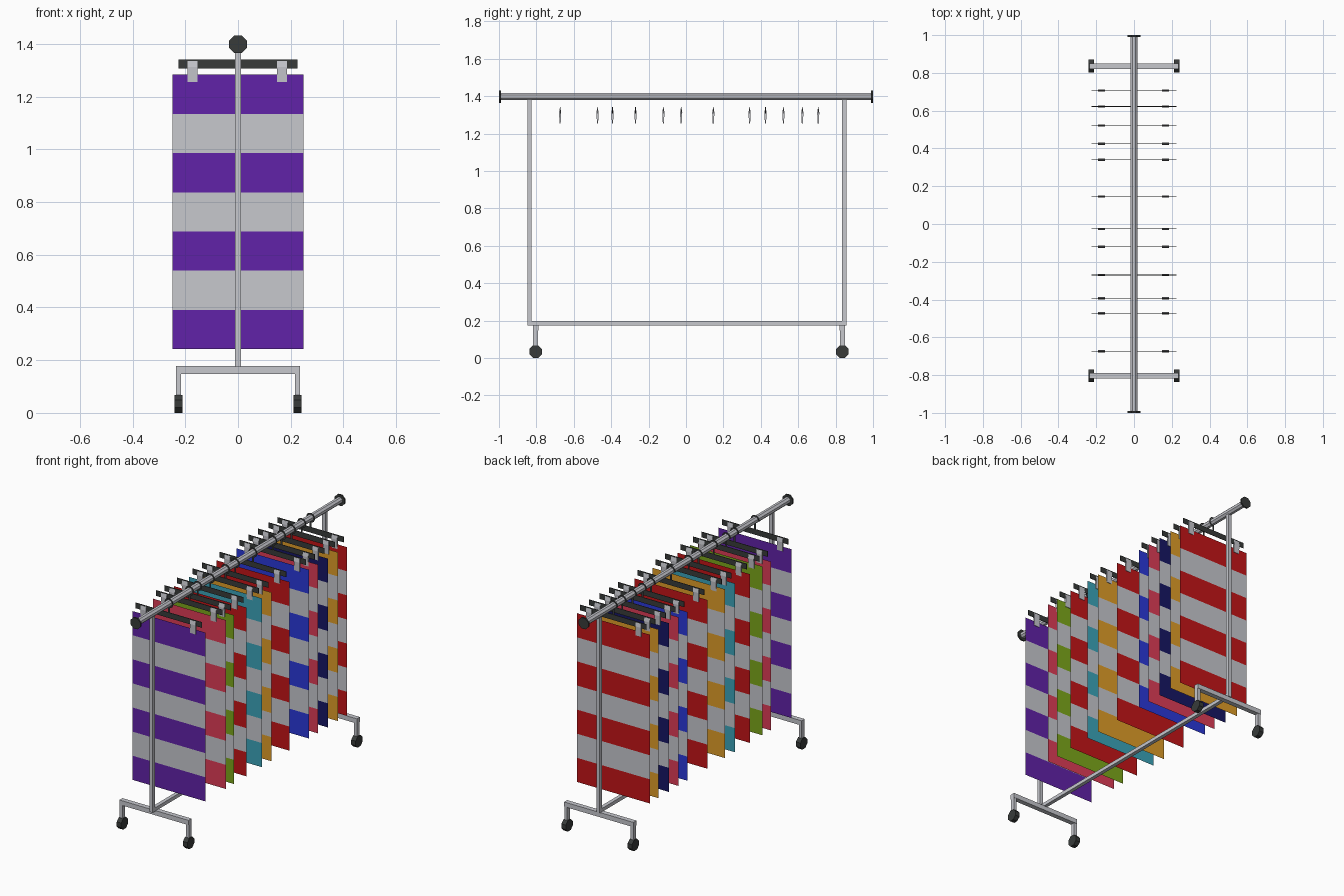
import bpy, bmesh, math
from mathutils import Matrix, Vector

if "Cube" in bpy.data.objects:
    bpy.data.objects.remove(bpy.data.objects["Cube"])

def mat(name, r, g, b):
    lin = lambda c: (c / 255 / 12.92) if c < 11 else ((c / 255 + 0.055) / 1.055) ** 2.4
    m = bpy.data.materials.new(name)
    m.diffuse_color = (lin(r), lin(g), lin(b), 1)
    m.use_nodes = True
    m.node_tree.nodes["Principled BSDF"].inputs["Base Color"].default_value = m.diffuse_color
    return m

M = {
    'grey': mat('grey', 199, 200, 206), 'black': mat('black', 56, 59, 58),
    'purple': mat('purple', 97, 34, 168), 'pink': mat('pink', 222, 60, 86),
    'green': mat('olive green', 125, 167, 26), 'red': mat('red', 196, 20, 24),
    'teal': mat('teal', 59, 164, 186), 'ochre': mat('ochre', 224, 158, 40),
    'blue': mat('blue', 42, 56, 218), 'navy': mat('navy', 22, 22, 100),
}
RAIL_Z = 1.398

def finish(name, bm, *mats, normals=True):
    if normals:
        bmesh.ops.recalc_face_normals(bm, faces=bm.faces)
    me = bpy.data.meshes.new(name)
    bm.to_mesh(me)
    bm.free()
    for m in mats:
        me.materials.append(M[m])
    ob = bpy.data.objects.new(name, me)
    bpy.context.collection.objects.link(ob)
    return ob

def box(bm, lo, hi):
    lo, hi = Vector(lo), Vector(hi)
    bmesh.ops.create_cube(bm, size=1, matrix=Matrix.Translation((lo + hi) / 2) @ Matrix.Diagonal((*(hi - lo), 1)))

def rod(bm, centre, axis, radius, length, sides=8):
    turn = Matrix.Rotation(math.pi / 2, 4, 'X' if axis == 'y' else 'Y')
    spin = Matrix.Rotation(math.pi / sides, 4, 'Z')
    bmesh.ops.create_cone(bm, cap_ends=True, segments=sides, radius1=radius, radius2=radius,
                          depth=length, matrix=Matrix.Translation(centre) @ turn @ spin)

def extrude_x(bm, profile, x0, x1):
    # (y, z) outline swept along x
    f = bm.faces.new([bm.verts.new((x0, y, z)) for y, z in profile])
    g = bmesh.ops.extrude_face_region(bm, geom=[f])['geom']
    bmesh.ops.translate(bm, vec=(x1 - x0, 0, 0), verts=[v for v in g if isinstance(v, bmesh.types.BMVert)])

# Top rail and its end caps
bm = bmesh.new()
rod(bm, (0, 0, RAIL_Z), 'y', 0.0205, 1.98)
finish('top_rail', bm, 'grey')
bm = bmesh.new()
for s in (-1, 1):
    rod(bm, (0, s * 0.995, RAIL_Z), 'y', 0.036, 0.01)
finish('rail_end_caps', bm, 'black')

# Uprights and lower bar
bm = bmesh.new()
for y in (-0.837, 0.846):
    box(bm, (-0.0115, y - 0.0115, 0.178), (0.0115, y + 0.0115, 1.392))
finish('uprights', bm, 'grey')
bm = bmesh.new()
box(bm, (-0.0115, -0.848, 0.175), (0.0115, 0.857, 0.197))
finish('lower_bar', bm, 'grey')

# Feet with castor wheels
for end, y in (('front', -0.804), ('back', 0.836)):
    bm = bmesh.new()
    box(bm, (-0.236, y - 0.015, 0.148), (0.236, y + 0.015, 0.177))
    for s in (-1, 1):
        box(bm, (s * 0.226 - 0.010, y - 0.013, 0.05), (s * 0.226 + 0.010, y + 0.013, 0.149))
    finish(end + '_foot', bm, 'grey')
    bm = bmesh.new()
    for s in (-1, 1):
        rod(bm, (s * 0.226, y, 0.034), 'x', 0.0365, 0.03)
    finish(end + '_wheels', bm, 'black')

# Hanging striped cloths, front to back
CLOTHS = [(-0.673, 'purple'), (-0.473, 'pink'), (-0.393, 'green'), (-0.27, 'red'),
          (-0.121, 'teal'), (-0.026, 'ochre'), (0.146, 'red'), (0.34, 'blue'),
          (0.425, 'pink'), (0.521, 'navy'), (0.622, 'ochre'), (0.707, 'red')]
STRIPES, TOP, BOTTOM = 7, 1.283, 0.242

for i, (y, colour) in enumerate(CLOTHS, 1):
    # Cloth: thin sheet with alternating stripes
    bm = bmesh.new()
    rows = []
    for k in range(STRIPES + 1):
        z = TOP + (BOTTOM - TOP) * k / STRIPES
        rows.append([bm.verts.new((x, y, z)) for x in (-0.248, 0.248)])
    for k in range(STRIPES):
        f = bm.faces.new((rows[k][0], rows[k + 1][0], rows[k + 1][1], rows[k][1]))
        f.material_index = k % 2
    finish(f'cloth_{i}', bm, colour, 'grey', normals=False)

    # Flat hanger bar
    bm = bmesh.new()
    box(bm, (-0.226, y - 0.0015, 1.307), (0.226, y + 0.0015, 1.341))
    finish(f'hanger_bar_{i}', bm, 'black')

    # Flat hook looped over the rail, with its stem
    bm = bmesh.new()
    pts = []
    for k in range(13):
        a = math.radians(-90 + 280 * k / 12)
        pts.append([bm.verts.new((r * math.cos(a), y, RAIL_Z + r * math.sin(a))) for r in (0.021, 0.030)])
    for a, b in zip(pts, pts[1:]):
        bm.faces.new((a[0], a[1], b[1], b[0]))
    bm.faces.new([bm.verts.new((x, y, z)) for x, z in
                  ((-0.006, 1.335), (0.006, 1.335), (0.006, 1.376), (-0.006, 1.376))])
    finish(f'hanger_hook_{i}', bm, 'black', normals=False)

    # Clips, widest where they grip the bar
    bm = bmesh.new()
    for x in (-0.172, 0.166):
        extrude_x(bm, [(y - 0.002, 1.335), (y + 0.002, 1.335), (y + 0.006, 1.312), (y + 0.003, 1.255),
                       (y - 0.003, 1.255), (y - 0.006, 1.312)], x - 0.019, x + 0.019)
    finish(f'clips_{i}', bm, 'grey')
